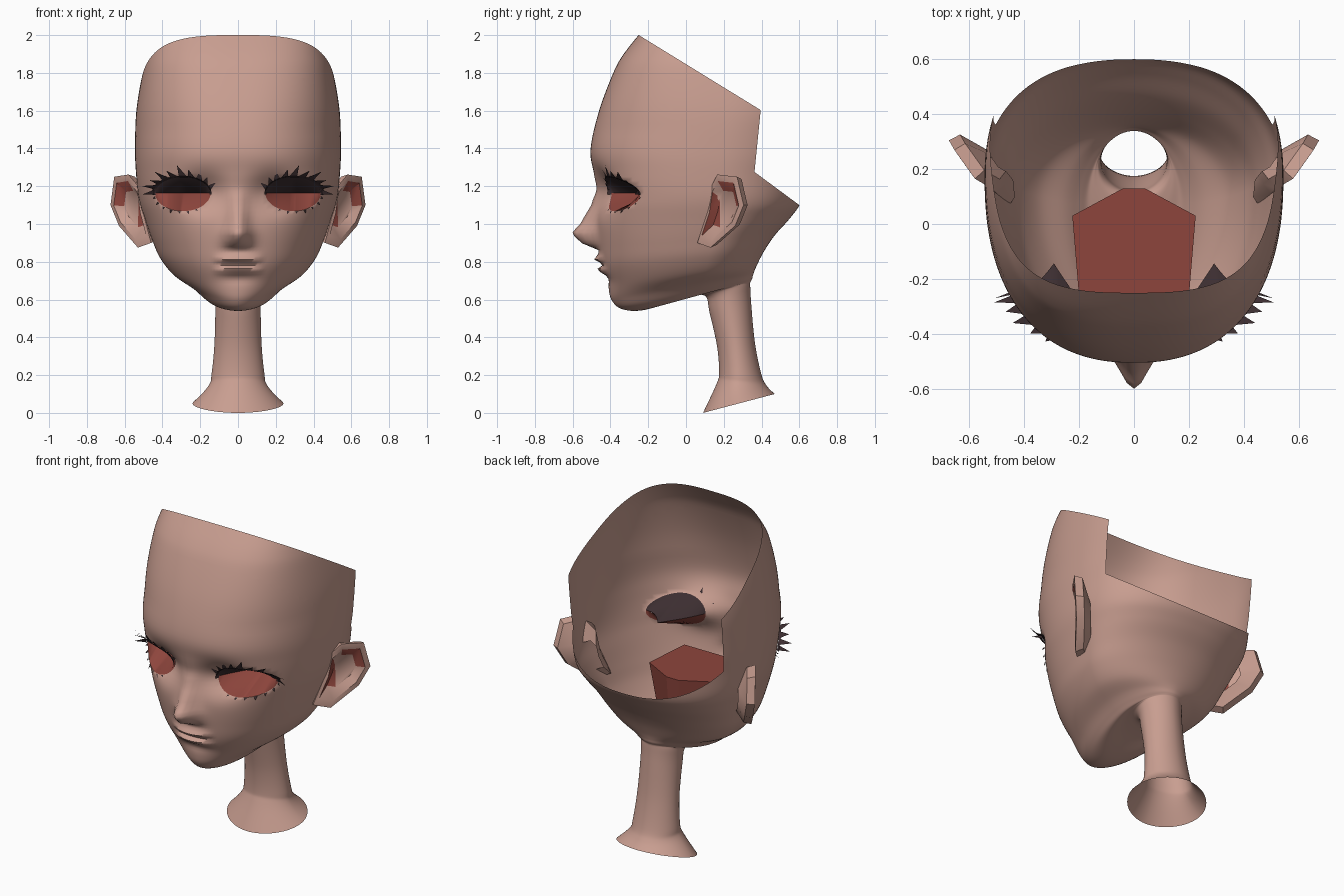
import bpy, bmesh
from math import sin, cos, pi, exp, hypot, radians, copysign
from mathutils import Vector
from mathutils.bvhtree import BVHTree

default = bpy.data.objects.get("Cube")
if default:
    bpy.data.objects.remove(default, do_unlink=True)


def material(name, color):
    mat = bpy.data.materials.new(name)
    mat.use_nodes = True
    mat.diffuse_color = (*color, 1)
    for node in mat.node_tree.nodes:
        if node.type == 'BSDF_PRINCIPLED':
            node.inputs["Base Color"].default_value = (*color, 1)
            node.inputs["Roughness"].default_value = 0.8
    return mat


SKIN, RED, DARK = range(3)
MATERIALS = [material("skin", (.58, .34, .28)),
             material("inner red", (.27, .06, .046)),
             material("lash dark", (.045, .027, .03))]


def finish(name, bm, angle=45):
    mesh = bpy.data.meshes.new(name)
    bm.to_mesh(mesh)
    bm.free()
    for mat in MATERIALS:
        mesh.materials.append(mat)
    obj = bpy.data.objects.new(name, mesh)
    bpy.context.collection.objects.link(obj)
    bpy.ops.object.select_all(action='DESELECT')
    obj.select_set(True)
    bpy.context.view_layer.objects.active = obj
    bpy.ops.object.shade_smooth_by_angle(angle=radians(angle))


def bridge(bm, lower, upper, mat=SKIN):
    count = len(lower)
    faces = []
    for i in range(count):
        j = (i + 1) % count
        face = bm.faces.new((lower[i], lower[j], upper[j], upper[i]))
        face.material_index = mat
        faces.append(face)
    return faces


def bump(value, center, width):
    return exp(-((value - center) / width) ** 2)


def clamp(value):
    return min(1, max(0, value))


def piecewise(points, t):
    for (a, va), (b, vb) in zip(points, points[1:]):
        if a <= t <= b:
            s = (t - a) / (b - a)
            s = s * s * (3 - 2 * s) if va == 0 or vb == 0 else s
            return va + (vb - va) * s
    return 0


# Head and neck rings: front y, front z, back y, back z, half width, y of widest point
RINGS = [
    (-.235, 2.02, .55, 2.02, .43, .15), (-.33, 1.9, .62, 1.9, .475, .16),
    (-.385, 1.8, .68, 1.8, .505, .18), (-.46, 1.6, .74, 1.6, .538, .2),
    (-.505, 1.4, .69, 1.4, .545, .18), (-.49, 1.27, .64, 1.27, .54, .17),
    (-.475, 1.15, .61, 1.12, .525, .17), (-.475, 1, .55, 1.03, .49, .16),
    (-.465, .88, .47, .94, .455, .14), (-.45, .78, .41, .85, .415, .12),
    (-.415, .68, .37, .77, .345, .1), (-.395, .6, .355, .73, .25, .08),
    (-.34, .55, .35, .71, .2, .08), (-.22, .545, .345, .7, .17, .1),
    (0, .61, .34, .69, .14, .18), (.1, .62, .34, .67, .125, .22),
    (.125, .53, .345, .58, .12, .235), (.165, .35, .365, .37, .125, .265),
    (.175, .21, .4, .2, .14, .28), (.16, .15, .43, .14, .155, .28),
    (.09, 0, .47, .1, .24, .28)]
NOSE = [(.86, 0), (.9, .085), (.95, .135), (1, .085), (1.1, .03), (1.2, 0)]


def spline(k, s):
    a, b, c, d = (RINGS[min(max(k + i, 0), len(RINGS) - 1)] for i in (-1, 0, 1, 2))
    return [q + s * .5 * (r - p + s * (2 * p - 5 * q + 4 * r - t + s * (3 * (q - r) + t - p)))
            for p, q, r, t in zip(a, b, c, d)]


def face_relief(x, z):
    """Forward offset of the nose, lips and eye hollows."""
    x = abs(x)
    out = piecewise(NOSE, z) * exp(-(x / (.045 + .02 * bump(z, .92, .1))) ** 2)
    lips = .03 * bump(z, .812, .02) - .03 * bump(z, .788, .01) + .026 * bump(z, .757, .02)
    out += lips * clamp(1 - (x / .14) ** 2) - .015 * bump(z, .71, .03) * bump(x, 0, .1)
    return out - .08 * bump(x, .19, .12) * bump(z, 1.17, .09)


def ring_points(ring, sides=160):
    yf, zf, yb, zb, w, mid = ring
    square = 1.9 + .45 * clamp((zf - .6) * 2) + max(0, zf - 1.5)
    for i in range(sides):
        a = 2 * pi * i / sides
        n = square if cos(a) > 0 else square - .25 * clamp(zf - .6)
        x = copysign(abs(sin(a)) ** (2 / n), sin(a)) * w
        k = abs(cos(a)) ** (2 / n)
        y = mid + ((yf if cos(a) > 0 else yb) - mid) * k
        z = zf + (zb - zf) * (y - yf) / (yb - yf)
        if y < -.1 and z > .6:
            y -= face_relief(x, z)
        yield x, y, z


head = bmesh.new()
STEPS = 6
rows = []
for k in range(len(RINGS) - 1):
    last = k == len(RINGS) - 2
    for step in range(STEPS + last):
        rows.append([head.verts.new(p) for p in ring_points(spline(k, step / STEPS))])
for upper, lower in zip(rows, rows[1:]):
    bridge(head, lower, upper)
bmesh.ops.recalc_face_normals(head, faces=head.faces[:])
surface = BVHTree.FromBMesh(head)


def on_face(x, z):
    hit = surface.ray_cast(Vector((x, -2, z)), Vector((0, 1, 0)))[0]
    return hit if hit else Vector((x, 0, z))


# Sloped opening of the skull, with a step down at the back
def cut(co, no, clear=False):
    bmesh.ops.bisect_plane(head, geom=head.verts[:] + head.edges[:] + head.faces[:],
                           plane_co=co, plane_no=no.normalized(), clear_outer=clear)


cut(Vector((0, -.25, 2)), Vector((0, .615, 1)), True)
STEP_CUTS = [(Vector((0, .375, 1.4)), Vector((0, 1, -.1))),
             (Vector((0, .6, 1.1)), Vector((0, .17, .23)))]
for co, no in STEP_CUTS:
    cut(co, no)
gone = [f for f in head.faces
        if all((f.calc_center_median() - co).dot(no) > 0 for co, no in STEP_CUTS)]
bmesh.ops.delete(head, geom=gone, context='FACES')

# Eye openings
EYE_X, EYE_Z, EYE_W, EYE_UP, EYE_DOWN = .292, 1.165, .148, .085, .097


def eye_space(co):
    u = (abs(co.x) - EYE_X) / EYE_W
    v = (co.z - EYE_Z) / (EYE_UP if co.z > EYE_Z else EYE_DOWN)
    return u, v, hypot(u, v)


def eye_point(side, angle, rho):
    height = EYE_UP if sin(angle) > 0 else EYE_DOWN
    x = side * (EYE_X + EYE_W * rho * cos(angle))
    return on_face(x, EYE_Z + height * rho * sin(angle))


gone = [f for f in head.faces if f.calc_center_median().y < -.05
        and eye_space(f.calc_center_median())[2] < 1]
bmesh.ops.delete(head, geom=gone, context='FACES')
border = [e for e in head.edges if e.is_boundary
          and all(v.co.y < -.05 and eye_space(v.co)[2] < 1.4 for v in e.verts)]
for v in {v for e in border for v in e.verts}:
    rho = eye_space(v.co)[2]
    side = copysign(1, v.co.x)
    x = side * (EYE_X + (abs(v.co.x) - EYE_X) / rho)
    v.co = on_face(x, EYE_Z + (v.co.z - EYE_Z) / rho)

# Eye pockets: red floor and dark ceiling meeting in a pointed back edge
pocket = bmesh.ops.extrude_edge_only(head, edges=border)["geom"]
for f in (g for g in pocket if isinstance(g, bmesh.types.BMFace)):
    f.material_index = RED if f.calc_center_median().z < EYE_Z else DARK
for v in (g for g in pocket if isinstance(g, bmesh.types.BMVert)):
    u = clamp(abs(eye_space(v.co)[0]))
    v.co.y = on_face(v.co.x, EYE_Z).y + .22 * (1 - u)
    v.co.z = EYE_Z
finish("head_and_neck", head, 70)

# Eyelashes: curved band with pointed hairs, and small lower hairs
for side, label in ((1, "left"), (-1, "right")):
    bm = bmesh.new()

    def lash_vert(angle, rho, lift, length=0):
        offset = Vector((side * (length * cos(angle) + lift * .4), -lift, length * sin(angle)))
        return bm.verts.new(eye_point(side, angle, rho) + offset)

    def hair(angle, width, lift, length):
        bm.faces.new([lash_vert(angle - width, 1.02, lift * .3),
                      lash_vert(angle + width, 1.02, lift * .3),
                      lash_vert(angle - width * .8, 1.02, lift, length)])

    count = 24
    angles = [-.12 + (pi + .2) * i / count for i in range(count + 1)]
    inner = [lash_vert(a, .97, .002) for a in angles]
    outer = [lash_vert(a, 1.06, .015) for a in angles]
    for i in range(count):
        bm.faces.new((inner[i], inner[i + 1], outer[i + 1], outer[i]))
    for i in range(10):
        hair(.05 + i * .31, .14, .035, .04 + .02 * (i % 2) + .012 * (i == 0))
    for i in range(7):
        hair(-.25 - i * .3, .05, .008, .012 + .006 * (i % 2))
    for f in bm.faces:
        f.material_index = DARK
    finish(label + "_eyelashes", bm, 30)

# Ears: rim outline, hollow front with red inside, back running into the head
EAR = [Vector(p) for p in (
    (.52, .13, 1.19), (.58, .165, 1.262), (.655, .27, 1.25), (.675, .305, 1.1),
    (.63, .26, .99), (.53, .13, .875), (.46, .06, .9), (.5, .11, 1.05))]
CENTER, FACING = Vector((.575, .19, 1.09)), Vector((.75, -.65, 0))
ROOT = Vector((.515, .2, 1.06))
for side, label in ((1, "left"), (-1, "right")):
    bm = bmesh.new()

    def ear_loop(scale, push, center=CENTER):
        loop = [center + (p - CENTER) * scale - FACING * push for p in EAR]
        return [bm.verts.new((p.x * side, p.y, p.z)) for p in loop]

    rim, lip, hollow = ear_loop(1, 0), ear_loop(.8, -.004), ear_loop(.5, .03)
    bridge(bm, rim, lip)
    for i, f in enumerate(bridge(bm, lip, hollow)):
        f.material_index = RED if i in (1, 2, 6, 7) else SKIN
    bm.faces.new(hollow[:1] + hollow[5:]).material_index = RED
    bm.faces.new(hollow[:6])
    back, root = ear_loop(.93, .045), ear_loop(.45, .03, ROOT)
    bridge(bm, back, rim)
    bridge(bm, root, back)
    bmesh.ops.recalc_face_normals(bm, faces=bm.faces[:])
    finish(label + "_ear", bm, 40)

# Mouth cavity: flat-topped box behind the lips
PLAN = [(-.2, -.27), (.2, -.27), (.225, .03), (.04, .13), (-.04, .13), (-.225, .03)]
bm = bmesh.new()
roof = [bm.verts.new((x, y, 1.01)) for x, y in PLAN]
base = [bm.verts.new((x * .75, y * .9, .74)) for x, y in PLAN]
bridge(bm, base, roof, RED)
for loop in (roof, base[::-1]):
    bm.faces.new(loop).material_index = RED
bmesh.ops.recalc_face_normals(bm, faces=bm.faces[:])
finish("mouth_cavity", bm, 30)
